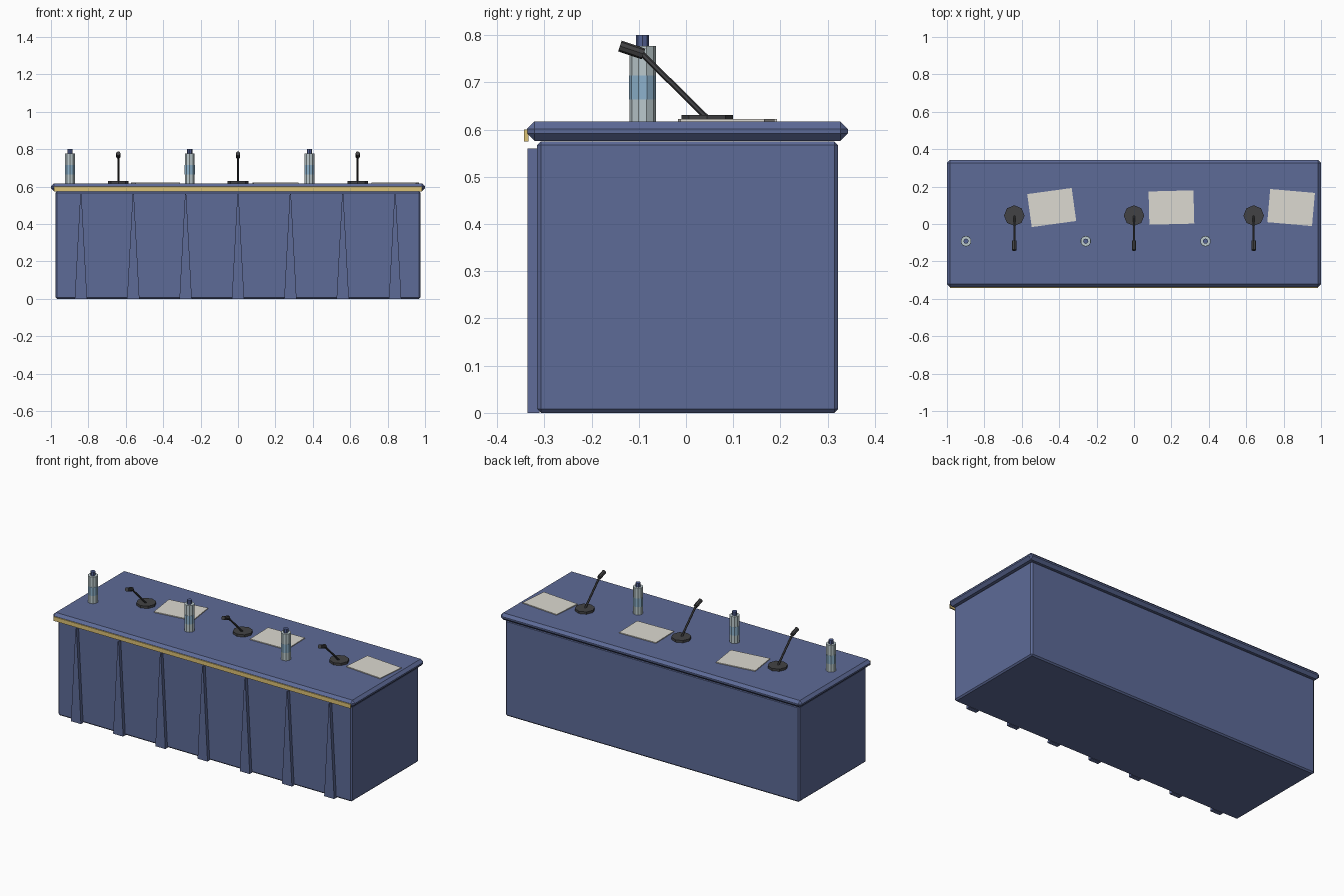
import bpy
import bmesh
from math import radians
from mathutils import Vector, Matrix

old = bpy.data.objects.get("Cube")
if old:
    bpy.data.objects.remove(old, do_unlink=True)


def material(name, rgb):
    mat = bpy.data.materials.new(name)
    mat.use_nodes = True
    color = (*rgb, 1)
    mat.diffuse_color = color
    mat.node_tree.nodes["Principled BSDF"].inputs["Base Color"].default_value = color
    return mat


CLOTH = material("blue_cloth", (0.11, 0.145, 0.31))
GOLD = material("gold_trim", (0.72, 0.54, 0.18))
PAPER = material("off_white_paper", (0.72, 0.70, 0.64))
METAL = material("dark_metal", (0.055, 0.055, 0.058))
GLASS = material("pale_bottle", (0.50, 0.59, 0.61))
LABEL = material("light_blue_label", (0.27, 0.45, 0.61))
CAP = material("blue_cap", (0.09, 0.125, 0.30))


def finish(bm, name, mat):
    bmesh.ops.recalc_face_normals(bm, faces=bm.faces)
    mesh = bpy.data.meshes.new(name)
    bm.to_mesh(mesh)
    bm.free()
    mesh.materials.append(mat)
    obj = bpy.data.objects.new(name, mesh)
    bpy.context.collection.objects.link(obj)
    return obj


def box(name, mat, low, high, bevel=0, turn=0):
    low, high = Vector(low), Vector(high)
    bm = bmesh.new()
    bmesh.ops.create_cube(bm, size=1, matrix=Matrix.Diagonal((*(high - low), 1)))
    obj = finish(bm, name, mat)
    obj.location = (low + high) / 2
    obj.rotation_euler.z = radians(turn)
    if bevel:
        mod = obj.modifiers.new("chamfer", 'BEVEL')
        mod.width = bevel
        mod.segments = 1
    return obj


def rod(name, mat, start, end, radius, sides):
    start, end = Vector(start), Vector(end)
    axis = end - start
    bm = bmesh.new()
    bmesh.ops.create_cone(bm, cap_ends=True, segments=sides, radius1=radius,
                          radius2=radius, depth=axis.length)
    obj = finish(bm, name, mat)
    obj.location = (start + end) / 2
    obj.rotation_euler = axis.to_track_quat('Z', 'Y').to_euler()
    return obj


def pleat(name, x):
    # Tapered fold: wide at the floor, nearly a point under the table top
    bm = bmesh.new()
    outline = [(-0.033, 0), (0.033, 0), (0.003, 0.56), (-0.003, 0.56)]
    face = bm.faces.new([bm.verts.new((x + dx, -0.336, z)) for dx, z in outline])
    ext = bmesh.ops.extrude_face_region(bm, geom=[face], use_keep_orig=True)
    back = [v for v in ext["geom"] if isinstance(v, bmesh.types.BMVert)]
    bmesh.ops.translate(bm, verts=back, vec=(0, 0.026, 0))
    return finish(bm, name, CLOTH)


# Table body, top and front trim
TOP = 0.617
box("table_body", CLOTH, (-0.975, -0.315, 0), (0.975, 0.322, 0.575), 0.008)
box("table_top", CLOTH, (-1, -0.337, 0.576), (1, 0.343, TOP), 0.016)
box("front_trim", GOLD, (-0.985, -0.343, 0.575), (0.985, -0.334, 0.6))

# Cloth pleats along the front
for i in range(7):
    pleat(f"pleat_{i + 1}", (i - 3) * 0.28)

# Three place settings: microphone, paper and bottle
for i, turn in enumerate((7.8, 1.5, -5)):
    n = i + 1
    x = (i - 1) * 0.64

    rod(f"microphone_base_{n}", METAL, (x, 0.045, TOP), (x, 0.045, 0.631), 0.055, 8)
    rod(f"microphone_stem_{n}", METAL, (x, 0.045, 0.624), (x, -0.1, 0.767), 0.006, 6)
    rod(f"microphone_head_{n}", METAL, (x, -0.09, 0.76), (x, -0.14, 0.777), 0.012, 8)

    px, py = x + 0.2, 0.088
    box(f"paper_{n}", PAPER, (px - 0.12, py - 0.089, TOP - 0.001),
        (px + 0.12, py + 0.089, 0.622), turn=turn)

    bx, by = x - 0.258, -0.092
    rod(f"bottle_{n}", GLASS, (bx, by, TOP), (bx, by, 0.777), 0.028, 10)
    rod(f"bottle_label_{n}", LABEL, (bx, by, 0.664), (bx, by, 0.715), 0.0288, 10)
    rod(f"bottle_cap_{n}", CAP, (bx, by, 0.775), (bx, by, 0.8), 0.014, 8)
